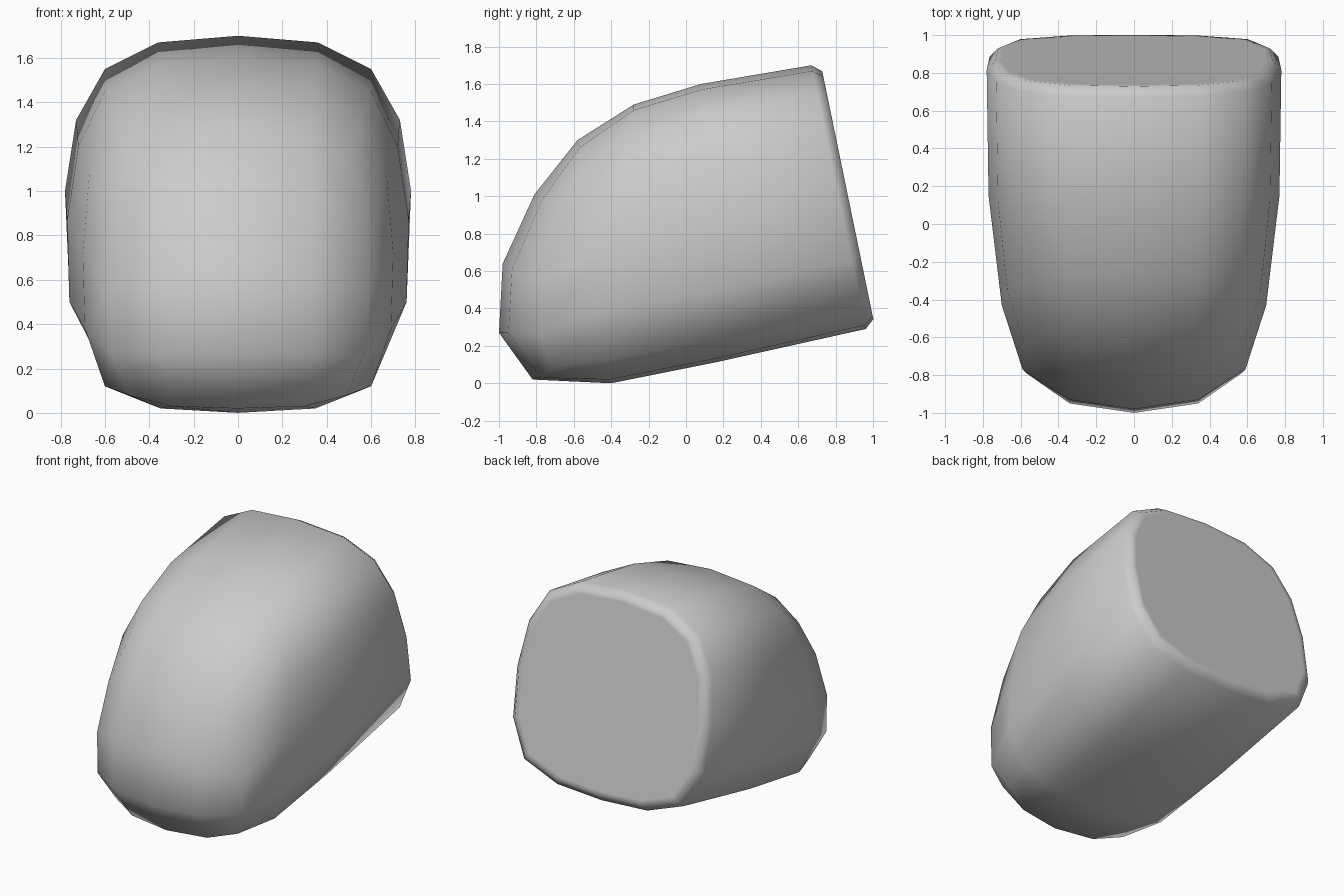
import bpy, bmesh
from mathutils import Vector

if "Cube" in bpy.data.objects:
    bpy.data.objects.remove(bpy.data.objects["Cube"])

# Half cross-sections (x, y, z), from top centre round the right side to bottom centre
def back_y(z):
    return 0.67 + (1.70 - z) * 0.206

back = [(x, back_y(z), z) for x, z in [
    (0, 1.70), (.36, 1.67), (.60, 1.55), (.73, 1.32), (.78, 1.0),
    (.765, .66), (.64, .41), (.36, .31), (0, .29)]]
middle = [(0, .08, 1.60), (.36, .08, 1.57), (.60, .09, 1.45), (.72, .12, 1.20), (.77, .15, .87),
          (.76, .16, .50), (.62, .15, .23), (.35, .15, .13), (0, .15, .11)]
shoulder = [(0, -.28, 1.49), (.34, -.28, 1.46), (.56, -.30, 1.33), (.67, -.36, 1.08), (.70, -.43, .72),
            (.69, -.46, .38), (.60, -.44, .12), (.35, -.41, .02), (0, -.40, 0)]
nose = [(0, -.58, 1.30), (.32, -.57, 1.26), (.50, -.57, 1.13), (.57, -.67, .88), (.59, -.77, .55),
        (.57, -.79, .27), (.49, -.70, .08), (.30, -.78, .03), (0, -.82, .02)]

bm = bmesh.new()

def ring(half):
    pts = list(half) + [(-x, y, z) for x, y, z in half[-2:0:-1]]
    return [bm.verts.new(p) for p in pts]

def bridge(a, b):
    n = len(a)
    for i in range(n):
        bm.faces.new((a[i], a[(i + 1) % n], b[(i + 1) % n], b[i]))

# Rounded rim and flat back, made from shrunken copies of the back section
centre, push = Vector((0, .815, .995)), Vector((0, .05, .01))

def shrunk(s):
    return [tuple(centre + (Vector(p) - centre) * s + push) for p in back]

rings = [ring(h) for h in (shrunk(.90), shrunk(.94), back, middle, shoulder, nose)]
for a, b in zip(rings, rings[1:]):
    bridge(a, b)
bm.faces.new(rings[0])

# Domed front: a 4 x 4 grid of quads inside the nose ring
r = rings[-1]
grid = [[r[14], r[15], r[0], r[1], r[2]]]
for k, (y, z, ys, zs) in enumerate([(-.81, 1.01, -.77, .98), (-.98, .64, -.93, .61), (-1.0, .27, -.95, .27)]):
    inner = [bm.verts.new(p) for p in ((-.34, ys, zs), (0, y, z), (.34, ys, zs))]
    grid.append([r[13 - k]] + inner + [r[3 + k]])
grid.append([r[10], r[9], r[8], r[7], r[6]])
for a, b in zip(grid, grid[1:]):
    for i in range(4):
        bm.faces.new((a[i], a[i + 1], b[i + 1], b[i]))

bmesh.ops.recalc_face_normals(bm, faces=bm.faces)
for f in bm.faces:
    f.smooth = True
mesh = bpy.data.meshes.new("rounded_cap")
bm.to_mesh(mesh)
bm.free()
cap = bpy.data.objects.new("rounded_cap", mesh)
bpy.context.collection.objects.link(cap)
